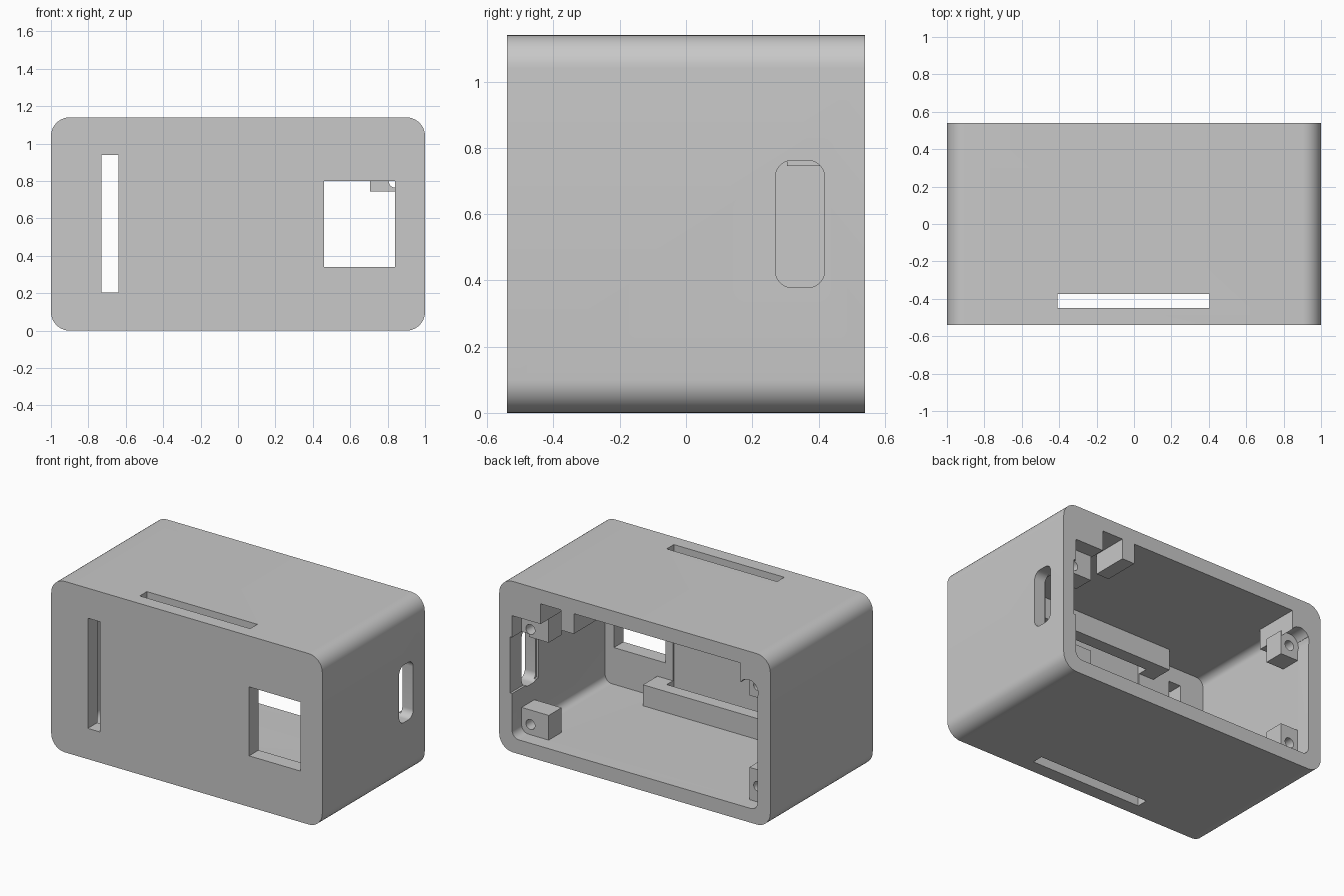
import bpy, bmesh, math

cube = bpy.data.objects.get("Cube")
if cube:
    bpy.data.objects.remove(cube, do_unlink=True)

grey = bpy.data.materials.new("light_grey_plastic")
grey.use_nodes = True
grey.diffuse_color = (0.58, 0.58, 0.58, 1)
grey.node_tree.nodes["Principled BSDF"].inputs["Base Color"].default_value = (0.58, 0.58, 0.58, 1)


def rounded(w, h, r, steps=10):
    """Outline of a rounded rectangle, centred on the origin."""
    pts = []
    for i, (sx, sy) in enumerate([(1, 1), (-1, 1), (-1, -1), (1, -1)]):
        for k in range(steps + 1):
            a = math.pi / 2 * (i + k / steps)
            pts.append((sx * (w / 2 - r) + r * math.cos(a), sy * (h / 2 - r) + r * math.sin(a)))
    return pts


def disc(r, n=32):
    return [(r * math.cos(2 * math.pi * k / n), r * math.sin(2 * math.pi * k / n)) for k in range(n)]


def prism(name, outline, place, depth):
    """Extrude an outline; place(a, b, t) maps it into space, t from depth[0] to depth[1]."""
    bm = bmesh.new()
    rings = [[bm.verts.new(place(a, b, t)) for a, b in outline] for t in depth]
    n = len(outline)
    for ring in rings:
        bm.faces.new(ring)
    for i in range(n):
        j = (i + 1) % n
        bm.faces.new((rings[0][i], rings[0][j], rings[1][j], rings[1][i]))
    bmesh.ops.recalc_face_normals(bm, faces=bm.faces)
    mesh = bpy.data.meshes.new(name)
    bm.to_mesh(mesh)
    bm.free()
    mesh.materials.append(grey)
    obj = bpy.data.objects.new(name, mesh)
    bpy.context.collection.objects.link(obj)
    return obj


def along_y(name, outline, cx, cz, y0, y1):
    return prism(name, outline, lambda a, b, t: (cx + a, t, cz + b), (y0, y1))


def block(name, x0, x1, y0, y1, z0, z1):
    w, h = (x1 - x0) / 2, (z1 - z0) / 2
    return along_y(name, [(w, h), (-w, h), (-w, -h), (w, -h)], (x0 + x1) / 2, (z0 + z1) / 2, y0, y1)


def cut(target, tool):
    mod = target.modifiers.new("cut", "BOOLEAN")
    mod.operation = "DIFFERENCE"
    mod.solver = "EXACT"
    mod.object = tool
    bpy.context.view_layer.objects.active = target
    bpy.ops.object.modifier_apply(modifier=mod.name)
    bpy.data.objects.remove(tool, do_unlink=True)


# Outer case and the hollow inside it, open at the back
mid = 0.57
case = along_y("case", rounded(2, 1.14, 0.1), 0, mid, -0.54, 0.54)
hollow = along_y("hollow", rounded(1.81, 0.95, 0.05), 0, mid, -0.44, 0.6)

# Solid parts kept inside the hollow: roof tab, corner blocks, screw posts, slot rails
solids = [
    ("roof_tab", 0.45, 0.543, 0.30, 0.7, 0.91, 1.2),
    ("right_corner_block", 0.695, 1.1, 0.30, 0.7, 0.91, 1.2),
    ("left_corner_block", -1.1, -0.78, 0.24, 0.7, 0.91, 1.2),
    ("upper_post", 0.705, 1.1, 0.305, 0.44, 0.745, 0.95),
    ("lower_post", 0.705, 1.1, 0.305, 0.44, -0.1, 0.26),
    ("far_upper_post", -1.1, -0.775, 0.305, 0.44, 0.79, 0.95),
    ("far_lower_post", -1.1, -0.775, 0.305, 0.44, -0.1, 0.31),
    ("floor_rail", -0.52, 0.52, -0.6, -0.29, -0.1, 0.235),
    ("roof_rail", -0.52, 0.52, -0.6, -0.29, 0.905, 1.2),
]
for part in solids:
    cut(hollow, block(*part))
cut(case, hollow)

# Screw holes and the round recess in the far top corner
for x, z in [(0.84, 0.797), (0.84, 0.163), (-0.84, 0.87), (-0.84, 0.2)]:
    cut(case, along_y("screw_hole", disc(0.033), x, z, 0.2, 0.47))
cut(case, along_y("screw_recess", disc(0.07), -0.84, 0.88, 0.44, 0.6))

# Front window and tall front slot
cut(case, block("window", 0.46, 0.84, -0.6, -0.4, 0.34, 0.80))
cut(case, block("front_slot", -0.73, -0.64, -0.6, -0.4, 0.205, 0.94))

# Strap slot through roof, rails and floor
cut(case, block("strap_slot", -0.41, 0.405, -0.45, -0.375, -0.1, 1.3))

# Rounded side port with a shallow pocket behind it
cut(case, block("port_pocket", 0.85, 0.92, 0.26, 0.6, 0.39, 0.765))
cut(case, prism("port", rounded(0.148, 0.384, 0.05), lambda a, b, t: (t, 0.344 + a, mid + b), (0.85, 1.1)))

# Smooth the rounded corners, keep the edges crisp
bpy.ops.object.select_all(action="DESELECT")
case.select_set(True)
bpy.context.view_layer.objects.active = case
bpy.ops.object.shade_smooth_by_angle(angle=math.radians(30))
